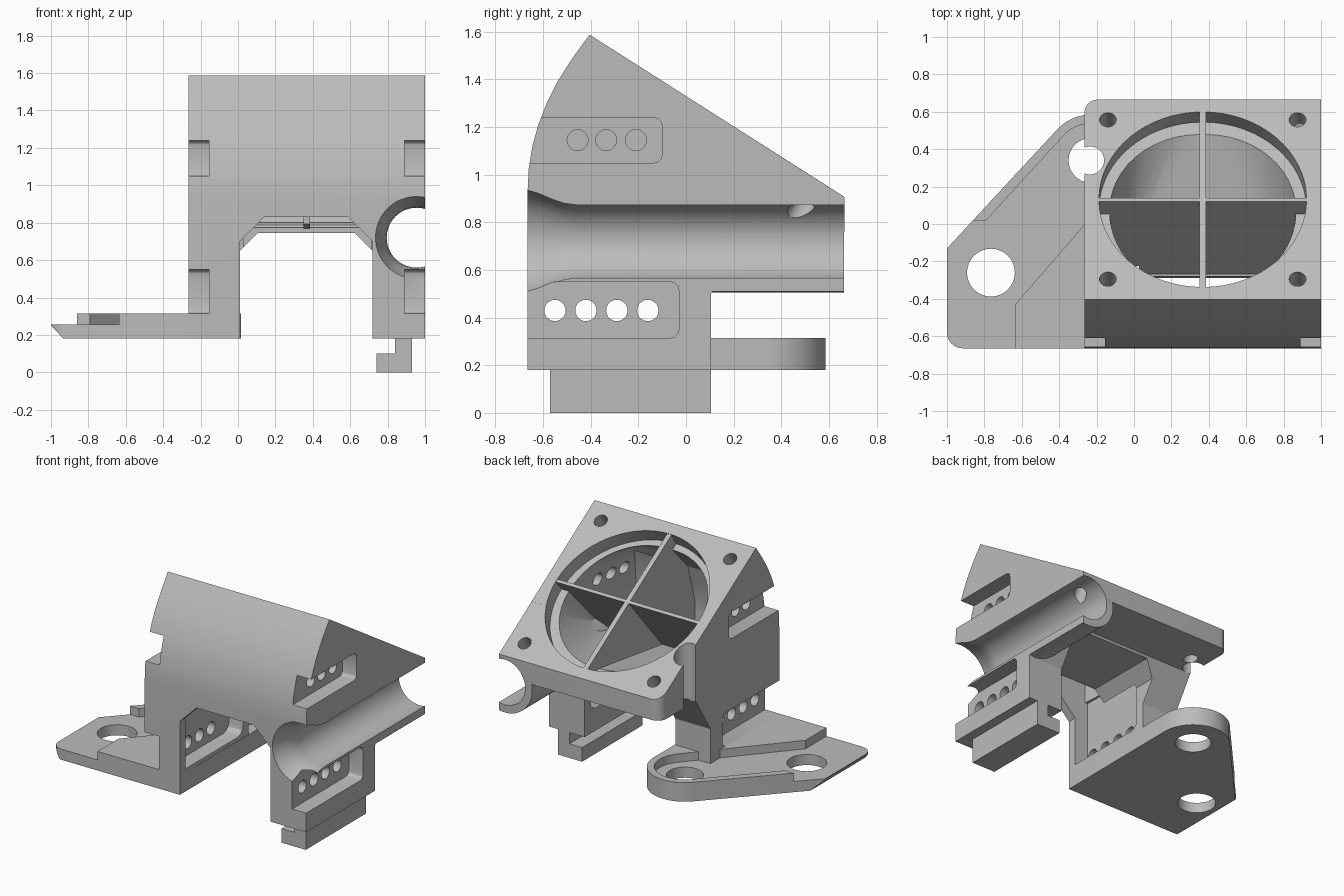
import bpy, bmesh, math
from mathutils import Vector, Matrix

if "Cube" in bpy.data.objects:
    bpy.data.objects.remove(bpy.data.objects["Cube"])

grey = bpy.data.materials.new("plain_grey")
grey.diffuse_color = (0.5, 0.5, 0.5, 1)
grey.use_nodes = True
grey.node_tree.nodes["Principled BSDF"].inputs["Base Color"].default_value = grey.diffuse_color


def finish(name, bm):
    bmesh.ops.recalc_face_normals(bm, faces=bm.faces[:])
    me = bpy.data.meshes.new(name)
    bm.to_mesh(me)
    bm.free()
    me.materials.append(grey)
    ob = bpy.data.objects.new(name, me)
    bpy.context.collection.objects.link(ob)
    return ob


def prism(name, pts, axis, a, b, round_at=None, r=0.07):
    """Extrude a 2D outline along an axis; round_at rounds one vertical corner (x, y)."""
    place = {"x": lambda p: (a, p[0], p[1]), "y": lambda p: (p[0], a, p[1]),
             "z": lambda p: (p[0], p[1], a)}[axis]
    bm = bmesh.new()
    face = bm.faces.new([bm.verts.new(place(p)) for p in pts])
    ext = bmesh.ops.extrude_face_region(bm, geom=[face])["geom"]
    shift = Vector([b - a if axis == k else 0 for k in "xyz"])
    bmesh.ops.translate(bm, vec=shift, verts=[v for v in ext if isinstance(v, bmesh.types.BMVert)])
    if round_at:
        edges = [e for e in bm.edges if all((v.co.xy - Vector(round_at)).length < 1e-4 for v in e.verts)]
        bmesh.ops.bevel(bm, geom=edges, offset=r, segments=6, profile=0.5, affect='EDGES')
    return finish(name, bm)


def box(name, x, y, z):
    return prism(name, [(x[0], y[0]), (x[1], y[0]), (x[1], y[1]), (x[0], y[1])], "z", *z)


def slot(name, x, y, z, r=0.035):
    """Box with rounded rear corners in the side view."""
    pts = [(y[0], z[0])]
    for cz, a0 in ((z[0] + r, -90), (z[1] - r, 0)):
        pts += [(y[1] - r + r * math.cos(math.radians(a0 + t)), cz + r * math.sin(math.radians(a0 + t)))
                for t in (0, 30, 60, 90)]
    return prism(name, pts + [(y[0], z[1])], "x", *x)


def rod(name, p, q, r, n=32):
    p, q = Vector(p), Vector(q)
    d = q - p
    m = Matrix.Translation((p + q) / 2) @ d.to_track_quat('Z', 'Y').to_matrix().to_4x4()
    bm = bmesh.new()
    bmesh.ops.create_cone(bm, cap_ends=True, segments=n, radius1=r, radius2=r, depth=d.length, matrix=m)
    return finish(name, bm)


def combine(ob, other, op='DIFFERENCE'):
    m = ob.modifiers.new("cut", 'BOOLEAN')
    m.operation, m.object, m.solver = op, other, 'EXACT'
    bpy.context.view_layer.objects.active = ob
    bpy.ops.object.modifier_apply(modifier="cut")
    bpy.data.objects.remove(other)


def arc(cx, cy, r, a0, a1, n):
    return [(cx + r * math.cos(math.radians(a0 + (a1 - a0) * i / n)),
             cy + r * math.sin(math.radians(a0 + (a1 - a0) * i / n))) for i in range(n + 1)]


MID = 0.3675                                   # mirror plane of the duct
C = Vector((MID, 0.13, 1.245))                 # centre of the sloped fan face
N = Vector((0, 0.536, 0.844))                  # its normal
T = Vector((0, 0.844, -0.536))                 # direction down the slope
X = Vector((1, 0, 0))

# Duct body: side outline with curved front and sloped top
front = [(-0.665, 0.93), (-0.66, 1.03), (-0.645, 1.12), (-0.62, 1.21), (-0.585, 1.3),
         (-0.54, 1.39), (-0.48, 1.485), (-0.405, 1.588)]
body = prism("duct_body", [(-0.665, 0.18)] + front +
             [(0.665, 0.907), (0.665, 0.76), (0.27, 0.76), (0.105, 0.5), (0.105, 0.18)],
             "x", -0.265, 1.0, round_at=(-0.265, 0.665))

# Hollow: round fan mouth tapering to the outlet slot
combine(body, rod("mouth", C - N * 0.1, C + N * 0.2, 0.555, 64))
bm = bmesh.new()
for i in range(48):
    a = math.tau * i / 48
    bm.verts.new(C - N * 0.08 + (X * math.cos(a) + T * math.sin(a)) * 0.5)
for w, y, z in ((0.445, -0.6, 0.8), (0.445, -0.6, 0.98), (0.4, -0.52, 1.25), (0.445, -0.28, 0.8)):
    for s in (-1, 1):
        bm.verts.new((MID + s * w, y, z))
hull = bmesh.ops.convex_hull(bm, input=bm.verts[:])
bmesh.ops.delete(bm, geom=list({g for g in hull["geom_interior"] if isinstance(g, bmesh.types.BMVert)}),
                 context='VERTS')
combine(body, finish("taper", bm))
combine(body, box("outlet", (0.02, 0.71), (-0.6, -0.28), (0.6, 0.85)))

# Guide vanes inside the mouth
combine(body, prism("long_vane", [(-0.345, 1.545), (0.605, 0.945), (0.56, 0.85), (-0.29, 0.77),
                                  (-0.62, 0.84), (-0.62, 0.98), (-0.54, 1.26)], "x",
                    MID - 0.017, MID + 0.017), 'UNION')
combine(body, prism("cross_vane", [(0.12, 1.25), (0.14, 1.238), (-0.265, 0.77), (-0.29, 0.775)],
                    "x", -0.19, 0.925), 'UNION')

# Side tube with flared front, cut open by the right face
combine(body, rod("tube_wall", (0.955, -0.6, 0.72), (0.955, 0.664, 0.72), 0.215, 48), 'UNION')
bm = bmesh.new()
prof = [(0, -0.7), (0.225, -0.7), (0.22, -0.665), (0.207, -0.62), (0.182, -0.56), (0.166, -0.51),
        (0.16, -0.46), (0.16, 0.8), (0, 0.8)]
vs = [bm.verts.new((0.955 + r, y, 0.72)) for r, y in prof]
es = [bm.edges.new(p) for p in zip(vs, vs[1:])]
bmesh.ops.spin(bm, geom=vs + es, cent=(0.955, 0, 0.72), axis=(0, 1, 0), angle=math.tau, steps=48)
bmesh.ops.remove_doubles(bm, verts=bm.verts[:], dist=1e-4)
combine(body, finish("bore", bm))
combine(body, box("right_trim", (1.0, 1.4), (-1, 1), (0, 2)))
combine(body, prism("top_trim", [(0.3, 1.139), (0.8, 0.821), (0.8, 1.3), (0.3, 1.3)], "x", 0.6, 1.3))

# Arch between the legs, higher at the front
for x0, x1, zs, zt, ya, yb in ((0.01, 0.72, 0.65, 0.745, -0.8, 0.8), (0.01, 0.72, 0.7, 0.83, -0.8, -0.4)):
    d = zt - zs
    combine(body, prism("arch", [(x0, 0), (x1, 0), (x1, zs), (x1 - d, zt), (x0 + d, zt), (x0, zs)],
                        "y", ya, yb))

# Side pockets, inner leg pockets and nozzle holes
for s in (-1, 1):
    span = sorted((MID + s * 0.522, MID + s * 0.8))
    combine(body, slot("upper_pocket", span, (-0.8, -0.1), (1.05, 1.24)))
    combine(body, slot("lower_pocket", span, (-0.8, -0.03), (0.315, 0.55)))
    inner = sorted((MID + s * 0.34, MID + s * 0.467))
    combine(body, slot("inner_pocket", inner, (-0.6, 0.04), (0.34, 0.5 if s > 0 else 0.85), 0.06))
    for y in (-0.455, -0.335, -0.21):
        combine(body, rod("nozzle", (MID + s * 0.3, y, 1.145), (MID + s * 0.8, y, 1.145), 0.044, 20))
for y in (-0.55, -0.42, -0.29, -0.16):
    combine(body, rod("nozzle", (-0.4, y, 0.43), (1.2, y, 0.43), 0.045, 20))

# Fan screw holes and the access notch
for sx in (-1, 1):
    for st in (-1, 1):
        p = C + X * sx * 0.507 + T * st * 0.505
        combine(body, rod("screw_hole", p + N * 0.1, p - N * (0.3 if st > 0 else 0.2), 0.045, 24))
combine(body, rod("notch", (-0.235, 0.34, 0.5), (-0.235, 0.34, 1.6), 0.075))

# Mounting flange with recessed floor and two bolt holes
HX, HY = -0.23, 0.34
outline = [(0.01, -0.665)] + arc(HX, HY, 0.245, 0, 137, 14) + [(-1.0, -0.13)] + \
    arc(-0.915, -0.58, 0.085, 180, 270, 6)
flange = prism("mounting_flange", outline, "z", 0.18, 0.315)
recess = [(-0.635, -0.43), (-0.635, -0.8), (-1.2, -0.8), (-1.2, 0.02), (-0.79, 0.02)] + \
    arc(HX, HY, 0.198, 137, -40, 16)
combine(flange, prism("recess", recess, "z", 0.255, 0.5))
for x, y in ((-0.765, -0.26), (HX, HY)):
    combine(flange, rod("bolt_hole", (x, y, 0), (x, y, 0.6), 0.128 if x < -0.5 else 0.12))
combine(flange, prism("edge_chamfer", [(-1.05, 0.305), (-0.92, 0.165), (-1.05, 0.165)], "y", -1, 1))

# Clip foot under the right leg
clip = prism("clip_foot", [(0.74, 0), (0.93, 0), (0.93, 0.185), (0.84, 0.185), (0.84, 0.1), (0.74, 0.1)],
             "y", -0.57, 0.105)

for ob in (body, flange, clip):
    bpy.ops.object.select_all(action='DESELECT')
    ob.select_set(True)
    bpy.context.view_layer.objects.active = ob
    bpy.ops.object.shade_smooth_by_angle(angle=math.radians(25))
